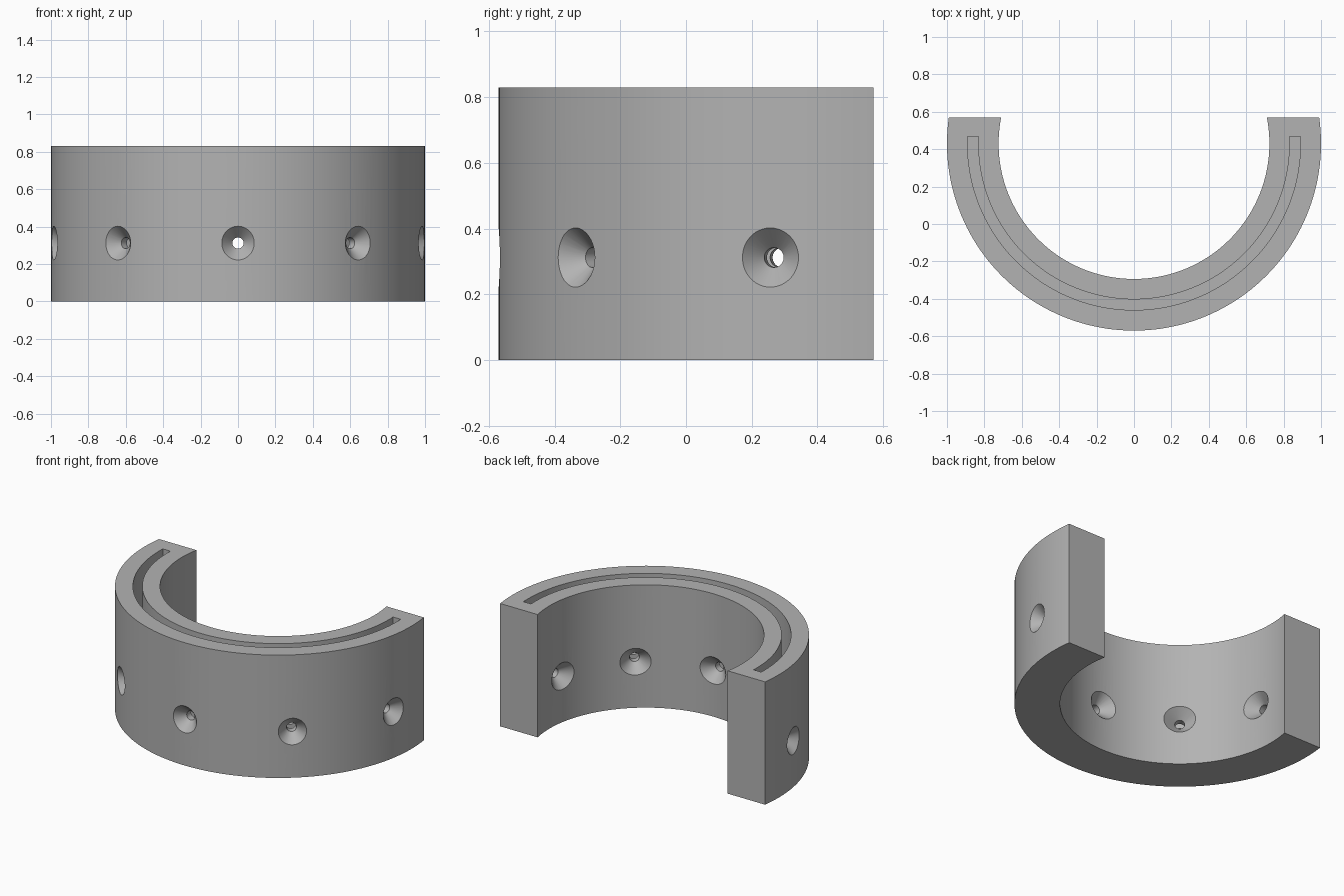
import bpy, bmesh
from math import asin, cos, sin, pi, radians
from mathutils import Matrix

cube = bpy.data.objects.get("Cube")
if cube:
    bpy.data.objects.remove(cube, do_unlink=True)

CENTRE_Y = 0.43    # axis of the curved wall
BACK_Y = 0.57      # flat back ends
HEIGHT = 0.83
HOLE_Z = 0.312
R_OUT, R_IN = 1.0, 0.724

grey = bpy.data.materials.new("plain grey")
grey.use_nodes = True
colour = (0.45, 0.45, 0.45, 1)
grey.diffuse_color = colour
grey.node_tree.nodes["Principled BSDF"].inputs["Base Color"].default_value = colour


def finish(name, bm):
    bmesh.ops.recalc_face_normals(bm, faces=bm.faces)
    mesh = bpy.data.meshes.new(name)
    bm.to_mesh(mesh)
    bm.free()
    mesh.materials.append(grey)
    obj = bpy.data.objects.new(name, mesh)
    bpy.context.collection.objects.link(obj)
    return obj


def arc(radius, y_end, steps=96):
    """Arc through the front, from one flat end to the other."""
    over = asin((y_end - CENTRE_Y) / radius)
    start, sweep = pi - over, pi + 2 * over
    angles = [start + sweep * i / steps for i in range(steps + 1)]
    return [(radius * cos(a), CENTRE_Y + radius * sin(a)) for a in angles]


def curved_wall(name, r_out, r_in, y_end, z0, z1):
    bm = bmesh.new()
    outline = arc(r_out, y_end) + arc(r_in, y_end)[::-1]
    face = bm.faces.new([bm.verts.new((x, y, z0)) for x, y in outline])
    new = bmesh.ops.extrude_face_region(bm, geom=[face])["geom"]
    bmesh.ops.translate(bm, vec=(0, 0, z1 - z0),
                        verts=[v for v in new if isinstance(v, bmesh.types.BMVert)])
    return finish(name, bm)


def drill(name, angle, sides=48):
    """Radial hole, countersunk on both the outer and inner wall."""
    profile = [(1.03, 0.118), (0.935, 0.03), (0.789, 0.03), (0.694, 0.118)]
    bm = bmesh.new()
    rings = [[bm.verts.new((d, r * cos(2 * pi * i / sides), r * sin(2 * pi * i / sides)))
              for i in range(sides)] for d, r in profile]
    for a, b in zip(rings, rings[1:]):
        for i in range(sides):
            j = (i + 1) % sides
            bm.faces.new((a[i], a[j], b[j], b[i]))
    bm.faces.new(rings[0])
    bm.faces.new(rings[-1])
    bm.transform(Matrix.Translation((0, CENTRE_Y, HOLE_Z)) @ Matrix.Rotation(angle, 4, "Z"))
    return finish(name, bm)


# Half ring, its top slot and five radial holes
body = curved_wall("half_ring", R_OUT, R_IN, BACK_Y, 0, HEIGHT)
cutters = [curved_wall("slot_cutter", 0.89, 0.833, 0.467, 0.11, HEIGHT + 0.1)]
cutters += [drill("hole_cutter", radians(-90 + 40 * k)) for k in range(-2, 3)]

bpy.ops.object.select_all(action="DESELECT")
bpy.context.view_layer.objects.active = body
body.select_set(True)
for cutter in cutters:
    cutter.hide_render = True
    mod = body.modifiers.new("cut", "BOOLEAN")
    mod.operation = "DIFFERENCE"
    mod.solver = "EXACT"
    mod.object = cutter
    bpy.ops.object.modifier_apply(modifier=mod.name)
    bpy.data.objects.remove(cutter, do_unlink=True)

bpy.ops.object.shade_smooth_by_angle(angle=radians(25))
